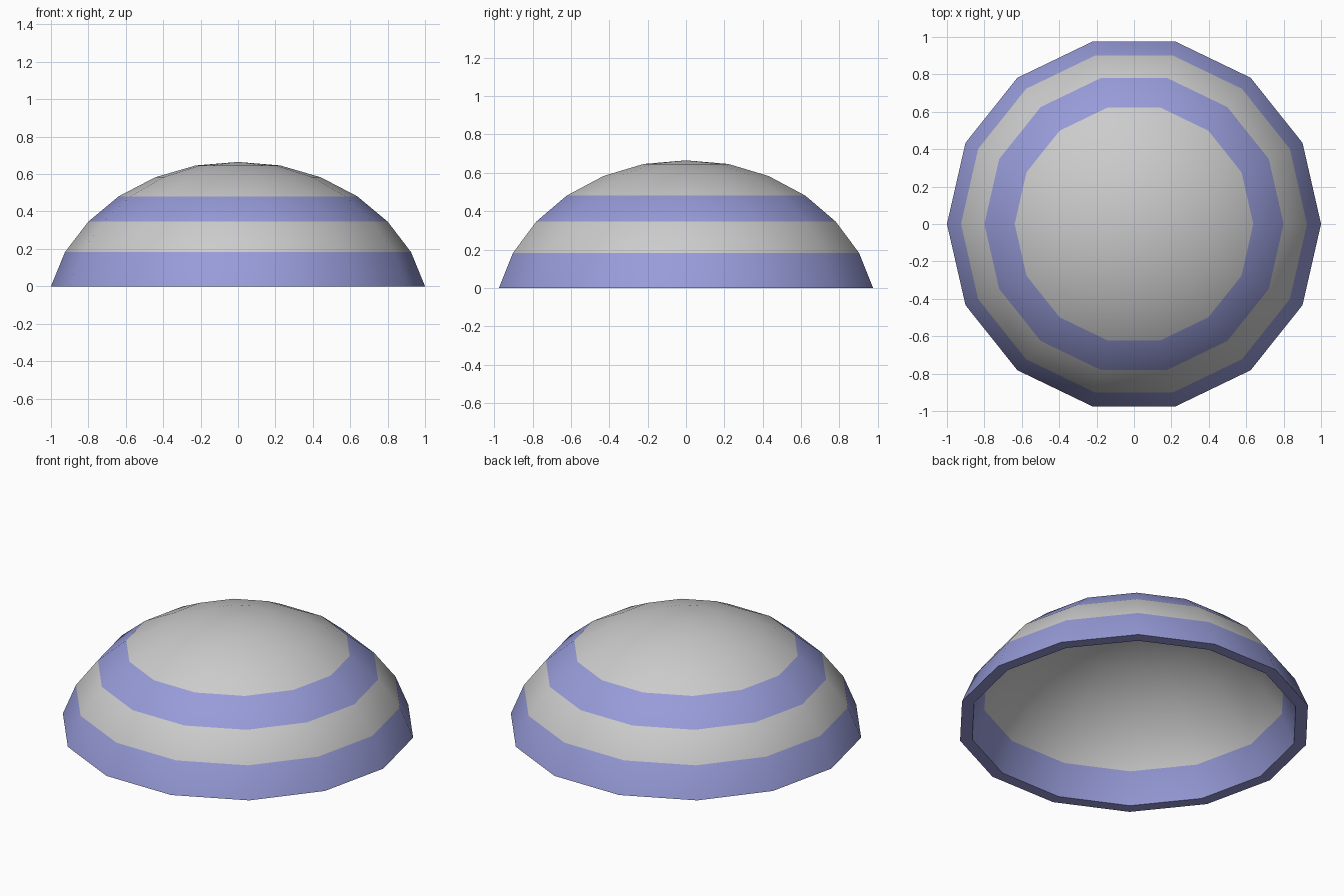
import bpy
import bmesh
from math import cos, sin, pi, radians

if "Cube" in bpy.data.objects:
    bpy.data.objects.remove(bpy.data.objects["Cube"])

SIDES = 14
# outer profile (radius, height) from rim to crown
OUTER = [(1.0, 0.0), (0.925, 0.183), (0.80, 0.346), (0.638, 0.481), (0.442, 0.583), (0.226, 0.646)]
CROWN = 0.665
WALL = 0.93   # inner skin is the outer one narrowed

bm = bmesh.new()


def add_ring(r, z):
    return [bm.verts.new((r * cos(2 * pi * i / SIDES), r * sin(2 * pi * i / SIDES), z))
            for i in range(SIDES)]


def bridge(a, b, mat):
    for i in range(SIDES):
        j = (i + 1) % SIDES
        bm.faces.new((a[i], a[j], b[j], b[i])).material_index = mat


def cap(ring, z):
    tip = bm.verts.new((0, 0, z))
    for i in range(SIDES):
        bm.faces.new((ring[i], ring[(i + 1) % SIDES], tip))


# outer skin with two coloured bands, inner skin with one
outer = [add_ring(r, z) for r, z in OUTER]
inner = [add_ring(r * WALL, z - 0.006 * (k > 1)) for k, (r, z) in enumerate(OUTER)]
for k in range(len(OUTER) - 1):
    bridge(outer[k], outer[k + 1], 1 if k in (0, 2) else 0)
    bridge(inner[k], inner[k + 1], 1 if k == 0 else 0)
cap(outer[-1], CROWN)
cap(inner[-1], CROWN - 0.01)

# rim underside
bridge(outer[0], inner[0], 1)
bmesh.ops.recalc_face_normals(bm, faces=bm.faces)

mesh = bpy.data.meshes.new("dome_shell")
bm.to_mesh(mesh)
bm.free()
dome = bpy.data.objects.new("dome_shell", mesh)
bpy.context.collection.objects.link(dome)

# grey shell and blue bands
for name, colour in (("grey", (0.8, 0.8, 0.8, 1)), ("blue", (0.31, 0.33, 0.69, 1))):
    mat = bpy.data.materials.new(name)
    mat.diffuse_color = colour
    mat.use_nodes = True
    mat.node_tree.nodes["Principled BSDF"].inputs["Base Color"].default_value = mat.diffuse_color
    mesh.materials.append(mat)

bpy.context.view_layer.objects.active = dome
dome.select_set(True)
bpy.ops.object.shade_smooth_by_angle(angle=radians(40))
